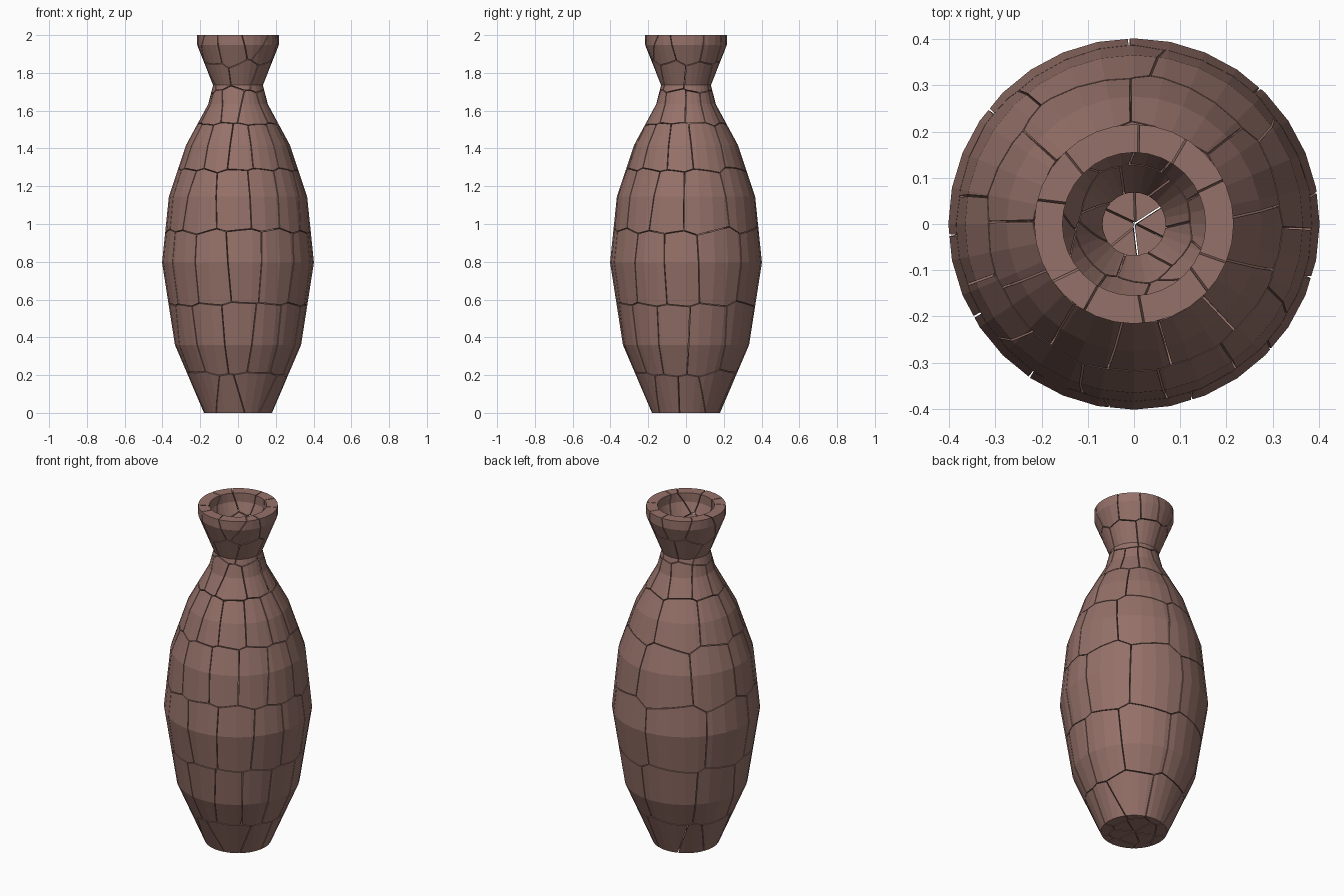
import bpy, bmesh, math, random
from mathutils import Vector, Matrix

if "Cube" in bpy.data.objects:
    bpy.data.objects.remove(bpy.data.objects["Cube"])

random.seed(4)
SIDES = 32
HALF_GAP = 0.002

clay = bpy.data.materials.new("clay")
clay.diffuse_color = (0.30, 0.165, 0.14, 1)
clay.use_nodes = True
clay.node_tree.nodes["Principled BSDF"].inputs["Base Color"].default_value = clay.diffuse_color

# Vase wall cross-section (radius, height): outside upwards, then inside down
outer = [(0, 0), (.18, 0), (.334, .36), (.402, .796), (.366, 1.146), (.276, 1.416),
         (.158, 1.634), (.132, 1.735), (.216, 1.947), (.216, 2)]
inner = [(.155, 2), (.155, 1.947), (.068, 1.735), (.098, 1.634), (.216, 1.416),
         (.306, 1.146), (.342, .796), (.274, .36), (.14, .06), (0, .06)]


def make_vase():
    bm = bmesh.new()
    verts = [bm.verts.new((0, -r, z)) for r, z in outer + inner]
    edges = [bm.edges.new(p) for p in zip(verts, verts[1:])]
    bmesh.ops.spin(bm, geom=verts + edges, cent=(0, 0, 0), axis=(0, 0, 1),
                   angle=math.tau, steps=SIDES, use_duplicate=False)
    bmesh.ops.remove_doubles(bm, verts=bm.verts, dist=1e-4)
    bmesh.ops.recalc_face_normals(bm, faces=bm.faces)
    return bm


def ring(z, r, angles, jitter_a=4, jitter_z=.02):
    pts = []
    for a in angles:
        t = math.radians(a + random.uniform(-jitter_a, jitter_a))
        pts.append(Vector((r * math.cos(t), r * math.sin(t),
                           z + random.uniform(-jitter_z, jitter_z))))
    return pts


def even(n, start=0):
    return [start + i * 360 / n for i in range(n)]


# Shard centres: small shards in front, larger ones towards the back
def mixed(shift):
    return [-200 + shift + 27 * i for i in range(9)] + [62 + shift, 110 + shift]


seeds = ring(.03, .06, even(6, 5), 6, .01)
seeds += ring(.06, .17, even(9, 12), 8, .03)
for z, r, shift in [(.38, .31, 0), (.78, .37, 8), (1.14, .34, -3), (1.42, .25, 6)]:
    seeds += ring(z, r, mixed(shift), 4, .012 if z < 1.3 else .008)
seeds += ring(1.62, .13, even(10, 10), 8, .012)
seeds += ring(1.78, .125, even(7, 20), 12, .03)
seeds += ring(1.94, .185, even(10, 0), 12, .03)

# Cut one shard per centre, leaving a thin crack between neighbours
base = make_vase()
for i, seed in enumerate(seeds):
    bm = base.copy()
    for other in sorted(seeds, key=lambda p: (p - seed).length):
        if other is seed or not bm.verts:
            continue
        no = (other - seed).normalized()
        co = (other + seed) / 2 - no * HALF_GAP
        if max((v.co - co).dot(no) for v in bm.verts) < 1e-6:
            continue
        cut = bmesh.ops.bisect_plane(bm, geom=bm.verts[:] + bm.edges[:] + bm.faces[:],
                                     dist=1e-6, plane_co=co, plane_no=no, clear_outer=True)
        rim = [e for e in cut["geom_cut"] if isinstance(e, bmesh.types.BMEdge) and e.is_boundary]
        if rim:
            bmesh.ops.triangle_fill(bm, use_beauty=True, use_dissolve=False,
                                    edges=rim, normal=no)
    if bm.faces:
        bmesh.ops.recalc_face_normals(bm, faces=bm.faces)
        mesh = bpy.data.meshes.new(f"vase_shard_{i + 1}")
        bm.to_mesh(mesh)
        mesh.materials.append(clay)
        bpy.context.collection.objects.link(bpy.data.objects.new(mesh.name, mesh))
    bm.free()
base.free()
